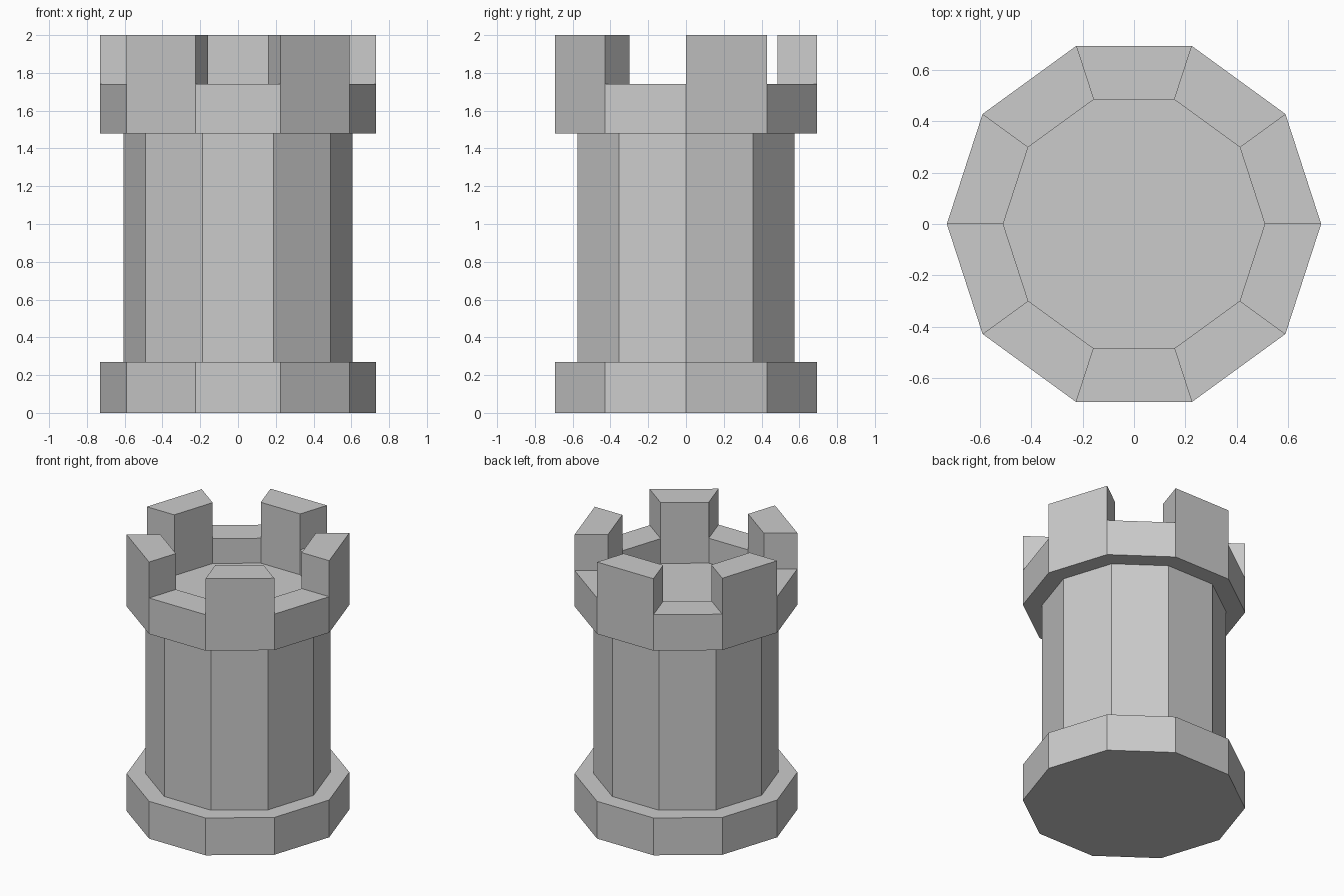
import bpy, bmesh
from math import cos, sin, pi

if "Cube" in bpy.data.objects:
    bpy.data.objects.remove(bpy.data.objects["Cube"])

N = 10
R_OUT, R_SHAFT, R_IN = 0.73, 0.605, 0.51
Z_BASE, Z_CROWN, Z_FLOOR, Z_GAP, Z_TOP = 0.27, 1.48, 1.56, 1.74, 2.0


def finish(name, bm):
    bmesh.ops.recalc_face_normals(bm, faces=bm.faces[:])
    mesh = bpy.data.meshes.new(name)
    bm.to_mesh(mesh)
    bm.free()
    bpy.context.collection.objects.link(bpy.data.objects.new(name, mesh))


# Tower: one ten-sided lathe, foot, shaft, crown and sunken roof floor
profile = [(R_OUT, 0), (R_OUT, Z_BASE), (R_SHAFT, Z_BASE), (R_SHAFT, Z_CROWN),
           (R_OUT, Z_CROWN), (R_OUT, Z_GAP), (R_IN, Z_GAP), (R_IN, Z_FLOOR)]
bm = bmesh.new()
rings = [[bm.verts.new((r * cos(2 * pi * k / N), r * sin(2 * pi * k / N), z))
          for k in range(N)] for r, z in profile]
for a, b in zip(rings, rings[1:]):
    for k in range(N):
        n = (k + 1) % N
        bm.faces.new((a[k], a[n], b[n], b[k]))
bm.faces.new(rings[0])
bm.faces.new(rings[-1])

# Battlements: raise every other segment of the crown's top ring
tops = []
for f in bm.faces:
    c = f.calc_center_median()
    if len(f.verts) == 4 and all(abs(v.co.z - Z_GAP) < 1e-4 for v in f.verts):
        tops.append(f)
merlons = tops[::2]
for f in merlons:
    new = bmesh.ops.extrude_discrete_faces(bm, faces=[f])["faces"][0]
    bmesh.ops.translate(bm, verts=new.verts[:], vec=(0, 0, Z_TOP - Z_GAP))
finish("castle_tower", bm)
